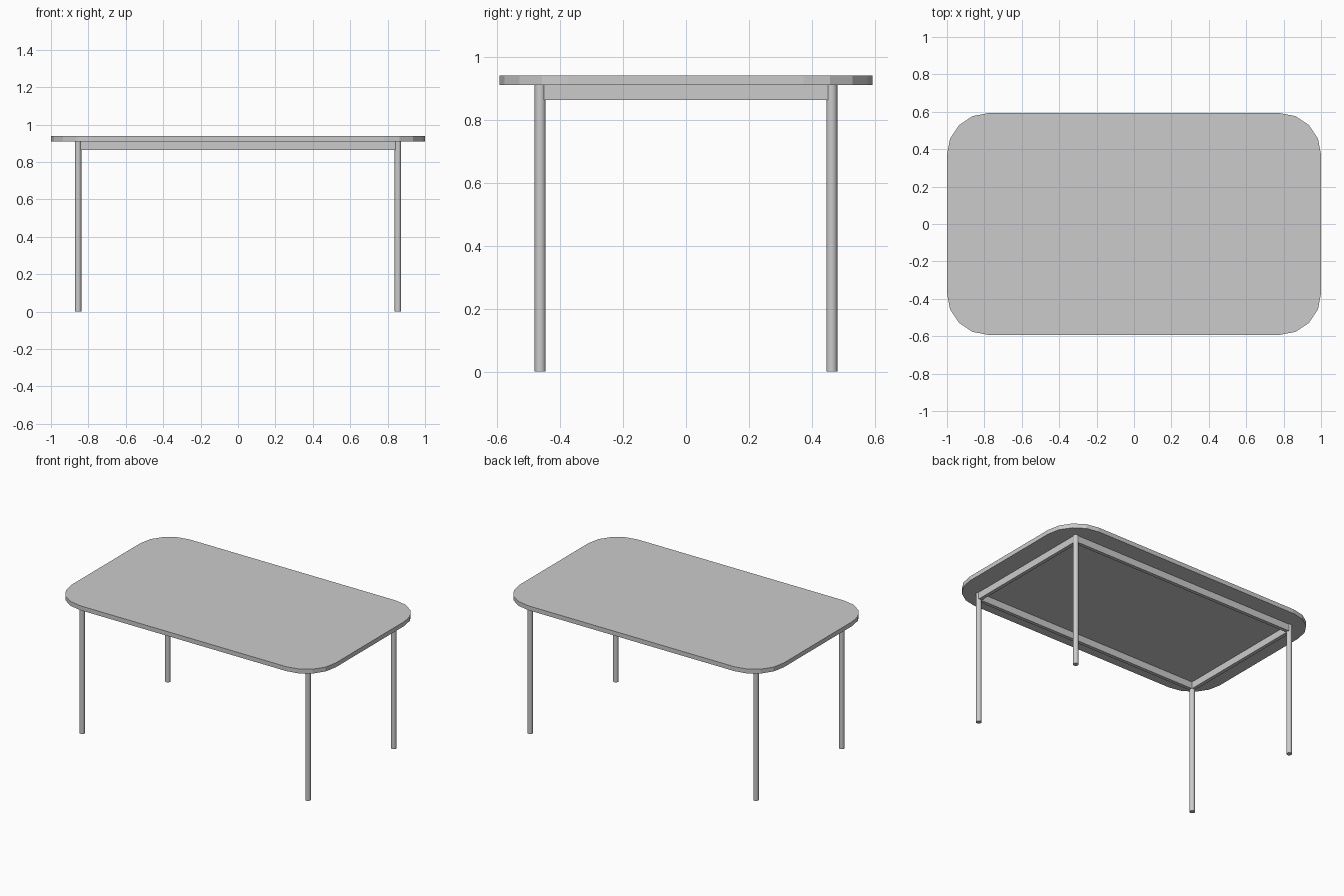
import bpy, bmesh, math

if "Cube" in bpy.data.objects:
    bpy.data.objects.remove(bpy.data.objects["Cube"])

TOP_Z, UNDER_Z, RAIL_Z = 0.94, 0.91, 0.863
LEG_X, LEG_Y, LEG_R = 0.855, 0.463, 0.0175
RAIL_T = 0.024


def box(name, size, center):
    bpy.ops.mesh.primitive_cube_add(size=1, location=center)
    ob = bpy.context.object
    ob.name = name
    ob.scale = size
    bpy.ops.object.transform_apply(location=False, rotation=False, scale=True)
    return ob


# Table top: rounded rectangle outline, four facets per corner
def table_top(hx, hy, r, segs):
    bm = bmesh.new()
    verts = []
    for i, (sx, sy) in enumerate([(1, 1), (-1, 1), (-1, -1), (1, -1)]):
        for k in range(segs + 1):
            a = math.pi / 2 * (i + k / segs)
            verts.append(bm.verts.new((sx * (hx - r) + r * math.cos(a),
                                       sy * (hy - r) + r * math.sin(a), UNDER_Z)))
    face = bm.faces.new(verts)
    out = bmesh.ops.extrude_face_region(bm, geom=[face])
    top = [g for g in out["geom"] if isinstance(g, bmesh.types.BMVert)]
    bmesh.ops.translate(bm, verts=top, vec=(0, 0, TOP_Z - UNDER_Z))
    bmesh.ops.recalc_face_normals(bm, faces=bm.faces)
    me = bpy.data.meshes.new("table_top")
    bm.to_mesh(me)
    bm.free()
    bpy.context.collection.objects.link(bpy.data.objects.new("table_top", me))


table_top(1.0, 0.593, 0.22, 4)

# Legs: slim round posts
for sx, side in ((-1, "left"), (1, "right")):
    for sy, end in ((-1, "front"), (1, "back")):
        bpy.ops.mesh.primitive_cylinder_add(
            vertices=16, radius=LEG_R, depth=UNDER_Z,
            location=(sx * LEG_X, sy * LEG_Y, UNDER_Z / 2))
        bpy.context.object.name = f"{end}_{side}_leg"
        bpy.ops.object.shade_smooth_by_angle(angle=math.radians(40))

# Rails joining the legs under the top
zc, h = (UNDER_Z + RAIL_Z) / 2, UNDER_Z - RAIL_Z
for s, end, side in ((-1, "front", "left"), (1, "back", "right")):
    box(f"{end}_rail", (2 * (LEG_X - 0.01), RAIL_T, h), (0, s * LEG_Y, zc))
    box(f"{side}_rail", (RAIL_T, 2 * (LEG_Y - 0.01), h), (s * LEG_X, 0, zc))
